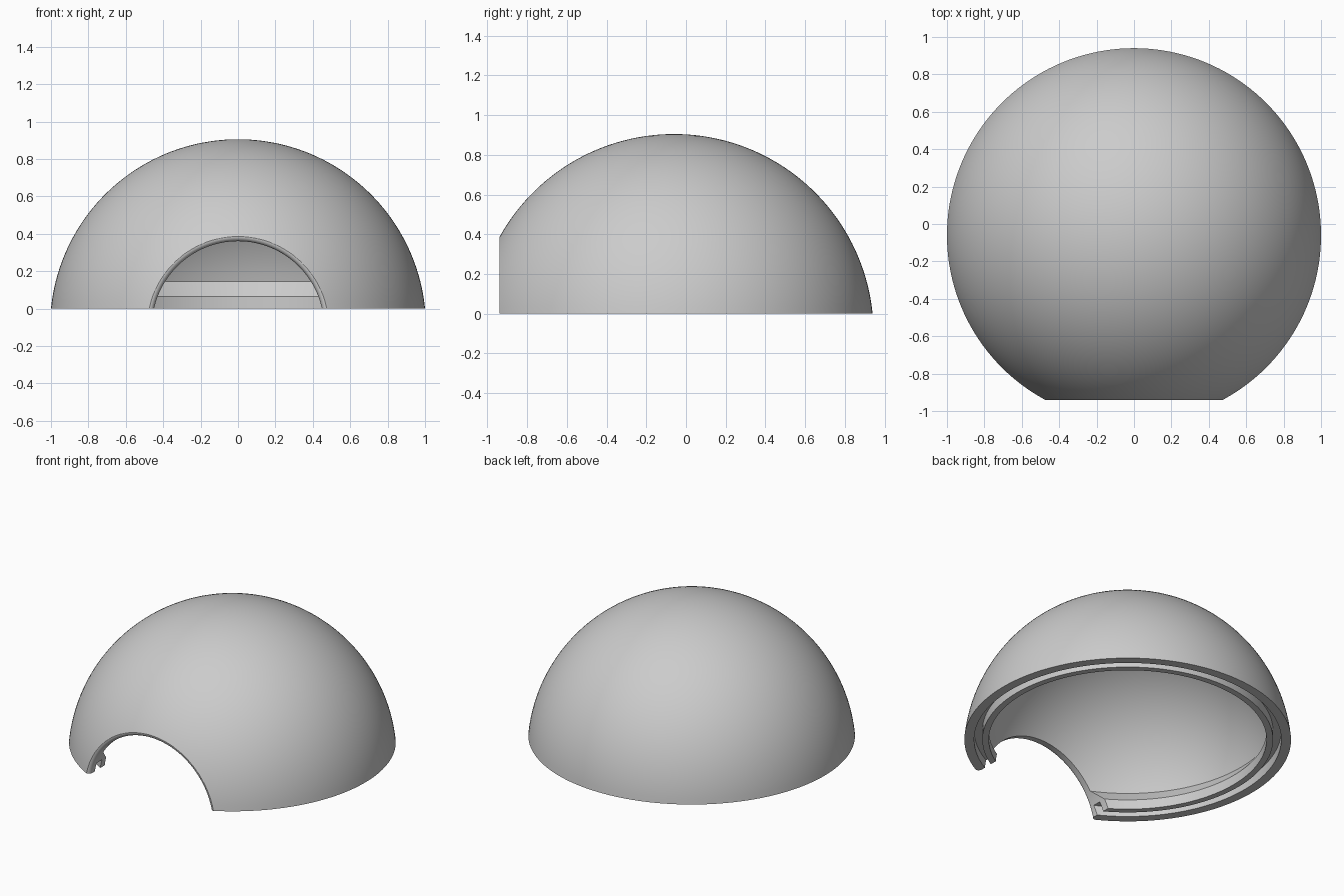
import bpy, bmesh
from math import sin, cos, acos, pi, radians
from mathutils import Vector

cube = bpy.data.objects.get("Cube")
if cube:
    bpy.data.objects.remove(cube, do_unlink=True)

CENTRE_Y = -0.06      # dome axis
SPHERE_Z = -0.10      # sphere centre lies a little below the rim
OUTER_R, INNER_R = 1.005, 0.942
FRONT_Y = -0.94       # flat front cut
HOLE_R, FILLET = 0.46, 0.026

grey = bpy.data.materials.new("plain grey")
grey.use_nodes = True
grey.diffuse_color = (0.6, 0.6, 0.6, 1)
grey.node_tree.nodes["Principled BSDF"].inputs["Base Color"].default_value = (0.6, 0.6, 0.6, 1)


def lathe(name, points, centre, axis, steps):
    """Spin a profile around an axis into a closed mesh object."""
    bm = bmesh.new()
    verts = [bm.verts.new(p) for p in points]
    edges = [bm.edges.new(pair) for pair in zip(verts, verts[1:])]
    bmesh.ops.spin(bm, geom=verts + edges, cent=centre, axis=axis,
                   angle=2 * pi, steps=steps, use_merge=False)
    bmesh.ops.remove_doubles(bm, verts=bm.verts, dist=0.0001)
    bmesh.ops.recalc_face_normals(bm, faces=bm.faces)
    mesh = bpy.data.meshes.new(name)
    bm.to_mesh(mesh)
    bm.free()
    mesh.materials.append(grey)
    obj = bpy.data.objects.new(name, mesh)
    bpy.context.collection.objects.link(obj)
    return obj


def arc(radius, end_z, count=40):
    """Sphere profile (r, z) from the apex down to a height."""
    end = acos((end_z - SPHERE_Z) / radius)
    return [(radius * sin(end * i / count), SPHERE_Z + radius * cos(end * i / count))
            for i in range(count + 1)]


# Dome shell with a grooved rim and a sloped inner lip
rim = [(0.94, 0), (0.94, 0.065), (0.89, 0.065), (0.89, 0), (0.85, 0), (0.85, 0.065)]
profile = arc(OUTER_R, 0) + rim + arc(INNER_R, 0.145)[::-1]
dome = lathe("dome_shell", [(r, CENTRE_Y, z) for r, z in profile],
             (0, CENTRE_Y, 0), (0, 0, 1), 160)

# Cutter for the flat front and the round opening with a soft edge
curve = [(HOLE_R + FILLET * (1 - sin(a)), FRONT_Y + FILLET * (1 - cos(a)))
         for a in (pi / 2 * i / 8 for i in range(9))]
cut = [(0, -1.5), (1.2, -1.5), (1.2, FRONT_Y)] + curve + [(HOLE_R, -0.4), (0, -0.4)]
cutter = lathe("opening_cutter", [(r, y, SPHERE_Z) for r, y in cut],
               (0, 0, SPHERE_Z), (0, 1, 0), 128)
cutter.hide_render = True

boolean = dome.modifiers.new("opening", 'BOOLEAN')
boolean.operation = 'DIFFERENCE'
boolean.solver = 'EXACT'
boolean.object = cutter

bpy.ops.object.select_all(action='DESELECT')
dome.select_set(True)
bpy.context.view_layer.objects.active = dome
bpy.ops.object.modifier_apply(modifier=boolean.name)
bpy.data.objects.remove(cutter, do_unlink=True)
bpy.ops.object.shade_smooth_by_angle(angle=radians(25))
